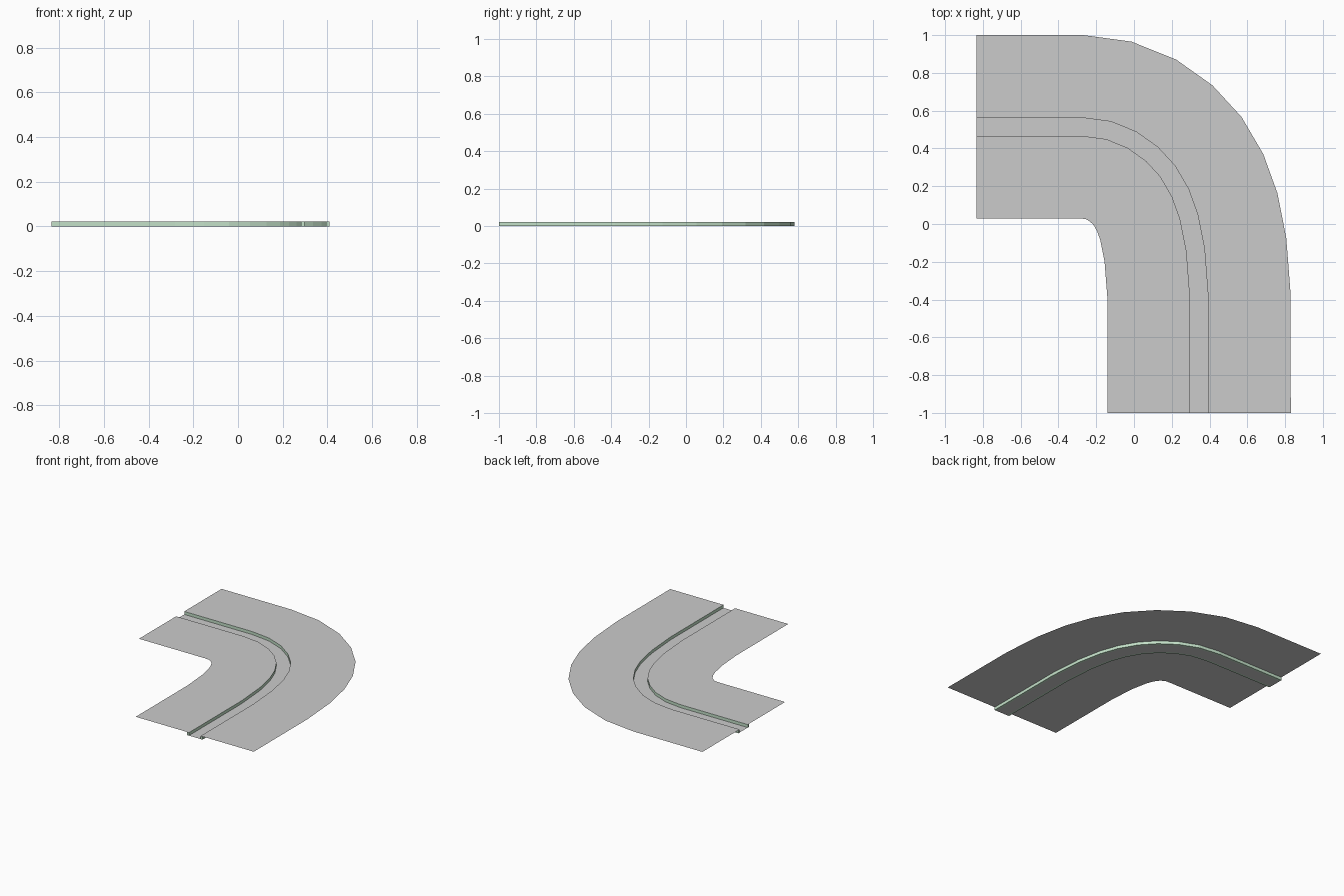
import bpy, bmesh
from mathutils import Vector

if "Cube" in bpy.data.objects:
    bpy.data.objects.remove(bpy.data.objects["Cube"])

# Centre line of the bend, followed by every part
PATH = [Vector(p) for p in (
    (-0.835, 0.515), (-0.28, 0.515), (-0.135, 0.496), (-0.01, 0.445),
    (0.095, 0.37), (0.178, 0.28), (0.245, 0.165), (0.29, 0.04),
    (0.325, -0.135), (0.344, -0.38), (0.345, -1.0))]


def outward(i):
    """Unit normal pointing to the outside of the bend."""
    if i == 0:
        return Vector((0, 1))
    if i == len(PATH) - 1:
        return Vector((1, 0))
    t = (PATH[i + 1] - PATH[i - 1]).normalized()
    return Vector((-t.y, t.x))


def sweep(name, profile, closed=False, material=None):
    """Sweep a profile of (offset, height) points along the bend."""
    bm = bmesh.new()
    rows = []
    for i, p in enumerate(PATH):
        n = outward(i)
        rows.append([bm.verts.new((*(p + n * o), z)) for o, z in profile])
    count = len(profile)
    for a, b in zip(rows, rows[1:]):
        for j in range(count if closed else count - 1):
            k = (j + 1) % count
            bm.faces.new((a[j], b[j], b[k], a[k]))
    if closed:
        bm.faces.new(rows[0])
        bm.faces.new(rows[-1])
        bmesh.ops.recalc_face_normals(bm, faces=bm.faces)
    mesh = bpy.data.meshes.new(name)
    bm.to_mesh(mesh)
    bm.free()
    obj = bpy.data.objects.new(name, mesh)
    bpy.context.collection.objects.link(obj)
    if material:
        mesh.materials.append(material)
    return obj


TOP = 0.023
GAP = 0.048      # half width of the channel
CURB = 0.064     # outer side of the curbs
EDGE = 0.485     # half width of the whole piece

green = bpy.data.materials.new("pale_green")
green.diffuse_color = (0.55, 0.75, 0.58, 1)
green.use_nodes = True
green.node_tree.nodes["Principled BSDF"].inputs["Base Color"].default_value = green.diffuse_color

# Flat ground sheets on both sides of the channel
sweep("inner_ground", [(-EDGE, TOP), (-GAP, TOP)])
sweep("outer_ground", [(GAP, TOP), (EDGE, TOP)])

# Sunken channel floor
sweep("channel_floor", [(-GAP, 0), (GAP, 0)])

# Curbs lining the channel, just under the ground sheets
for side, name in ((-1, "inner_curb"), (1, "outer_curb")):
    sweep(name, [(side * GAP, 0), (side * CURB, 0),
                 (side * CURB, TOP - 0.0008), (side * GAP, TOP - 0.0008)],
          closed=True, material=green)
